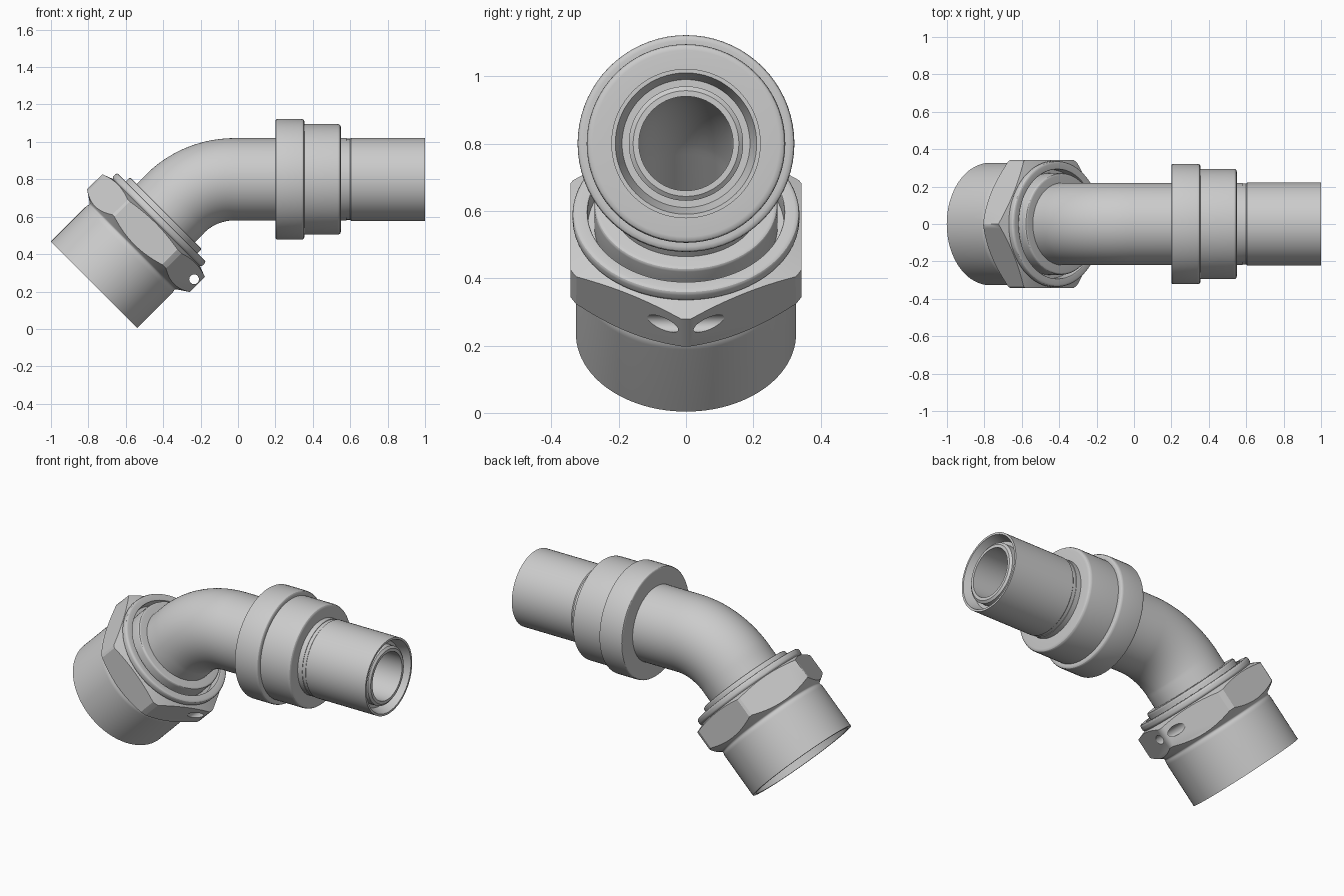
import bpy, bmesh, math
from mathutils import Vector

cube = bpy.data.objects.get("Cube")
if cube:
    bpy.data.objects.remove(cube, do_unlink=True)

metal = bpy.data.materials.new("light_grey_metal")
metal.use_nodes = True
colour = (0.6, 0.6, 0.6, 1)
metal.diffuse_color = colour
metal.node_tree.nodes["Principled BSDF"].inputs["Base Color"].default_value = colour

# Centre line: a straight run at 45 degrees, a bend, then a level run
START = Vector((-0.77, 0, 0.235))
BEND_R = 0.45
BEND_CENTRE = Vector((-0.02, 0, 0.35))
BEND_IN = 0.612
BEND_OUT = BEND_IN + BEND_R * math.pi / 4
END = BEND_OUT + 1.02
SIDE = Vector((0, 1, 0))


def frame(s):
    """Point on the centre line and the normal in the plane of the bend."""
    turn = min(max((s - BEND_IN) / BEND_R, 0), math.pi / 4)
    t = math.pi / 4 - turn
    along = Vector((math.cos(t), 0, math.sin(t)))
    normal = Vector((-math.sin(t), 0, math.cos(t)))
    if s < BEND_IN:
        return START + along * s, normal
    return BEND_CENTRE + normal * BEND_R + along * max(s - BEND_OUT, 0), normal


def rounded(points, steps=4):
    """Fillet every profile point that carries a third value."""
    out = []
    for i, p in enumerate(points):
        here = Vector(p[:2])
        if len(p) < 3:
            out.append(here)
            continue
        before = Vector(points[i - 1][:2])
        after = Vector(points[(i + 1) % len(points)][:2])
        a = here + (before - here).normalized() * p[2]
        b = here + (after - here).normalized() * p[2]
        for k in range(steps + 1):
            u = k / steps
            out.append(a * (1 - u) ** 2 + here * 2 * u * (1 - u) + b * u * u)
    return out


def ring_solid(name, points, sides=72):
    """Turn a closed profile (distance along centre line, radius)."""
    bm = bmesh.new()
    rings = []
    for s, r in rounded(points):
        c, n = frame(s)
        angles = [math.tau * k / sides for k in range(sides)]
        rings.append([bm.verts.new(c + r * (n * math.cos(a) + SIDE * math.sin(a)))
                      for a in angles])
    for i, ring in enumerate(rings):
        prev = rings[i - 1]
        for k in range(sides):
            bm.faces.new((prev[k - 1], prev[k], ring[k], ring[k - 1]))
    bmesh.ops.recalc_face_normals(bm, faces=bm.faces)
    mesh = bpy.data.meshes.new(name)
    bm.to_mesh(mesh)
    bm.free()
    obj = bpy.data.objects.new(name, mesh)
    bpy.context.collection.objects.link(obj)
    mesh.materials.append(metal)
    return obj


def activate(obj):
    bpy.ops.object.select_all(action='DESELECT')
    obj.select_set(True)
    bpy.context.view_layer.objects.active = obj


def combine(obj, other, operation):
    mod = obj.modifiers.new(operation, 'BOOLEAN')
    mod.operation = operation
    mod.solver = 'EXACT'
    mod.object = other
    activate(obj)
    bpy.ops.object.modifier_apply(modifier=mod.name)
    bpy.data.objects.remove(other, do_unlink=True)


# Bent tube with a recessed groove around its inner lip
bend = [BEND_IN + (BEND_OUT - BEND_IN) * k / 20 for k in range(21)]
step = BEND_OUT + 0.6
tube = ring_solid("bent_tube",
    [(0.2, 0.14), (0.2, 0.22)] + [(s, 0.22) for s in bend]
    + [(step, 0.22), (step, 0.217), (step + 0.02, 0.217), (step + 0.025, 0.222),
       (END, 0.222), (END, 0.21), (END - 0.06, 0.19), (END - 0.06, 0.17),
       (END - 0.02, 0.17), (END - 0.01, 0.157), (END - 0.01, 0.14)]
    + [(s, 0.14) for s in reversed(bend)])

# Stepped collar on the level run
c0 = BEND_OUT + 0.22
collar = ring_solid("stepped_collar", [
    (c0, 0.2), (c0, 0.322, 0.012), (c0 + 0.155, 0.322, 0.016), (c0 + 0.155, 0.295),
    (c0 + 0.35, 0.295, 0.018), (c0 + 0.35, 0.2)])

# Sealing sleeve seated inside the nut
sleeve = ring_solid("sealing_sleeve", [
    (0.2, 0.15), (0.2, 0.21), (0.38, 0.272), (0.544, 0.272, 0.012), (0.544, 0.2)])

# Nut: turned body clipped by a hexagon, with a locking wire hole
nut = ring_solid("hex_nut", [
    (0, 0.327), (0.27, 0.327, 0.01), (0.29, 0.32, 0.01), (0.335, 0.388),
    (0.45, 0.388), (0.472, 0.33), (0.48, 0.337, 0.006), (0.512, 0.337, 0.014),
    (0.512, 0.292, 0.006), (0.45, 0.292), (0.45, 0.266), (0.38, 0.266),
    (0.3, 0.3), (0, 0.305)], 96)
hexagon = ring_solid("hexagon_cutter",
    [(-0.1, 0.1), (-0.1, 0.396), (0.7, 0.396), (0.7, 0.1)], 6)
combine(nut, hexagon, 'INTERSECT')

centre, normal = frame(0.4)
bpy.ops.mesh.primitive_cylinder_add(vertices=32, radius=0.026, depth=0.5,
    location=centre - normal * 0.357, rotation=(math.pi / 2, 0, 0))
hole = bpy.context.object
hole.name = "wire_hole_cutter"
hole.data.materials.append(metal)
combine(nut, hole, 'DIFFERENCE')

for obj in (tube, collar, sleeve, nut):
    activate(obj)
    bpy.ops.object.shade_smooth_by_angle(angle=math.radians(28))
